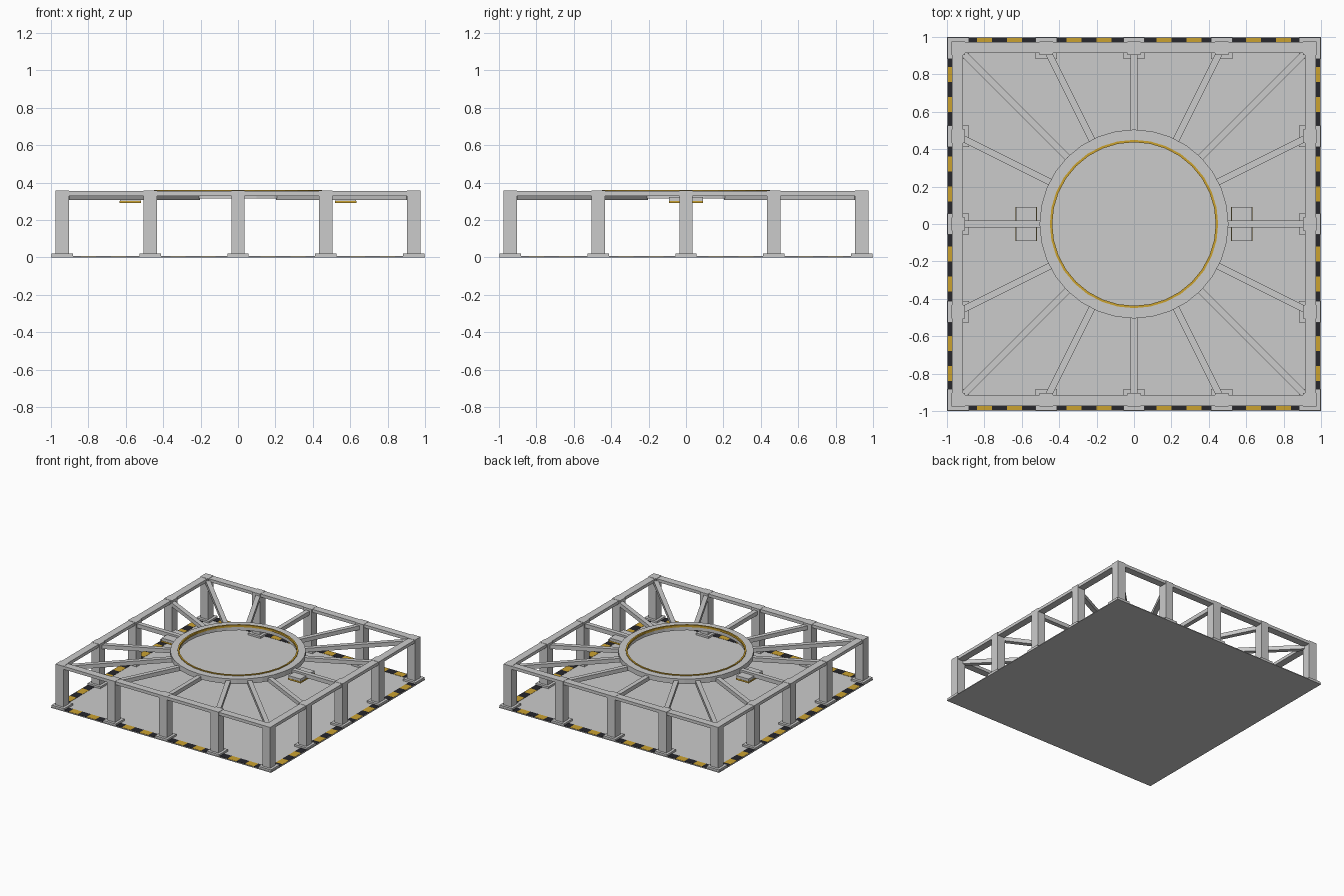
import bpy, bmesh, math
from mathutils import Matrix, Vector

if "Cube" in bpy.data.objects:
    bpy.data.objects.remove(bpy.data.objects["Cube"])


def material(name, color):
    m = bpy.data.materials.new(name)
    m.diffuse_color = (*color, 1)
    m.use_nodes = True
    m.node_tree.nodes["Principled BSDF"].inputs["Base Color"].default_value = m.diffuse_color
    return m


GOLD = material("gold_paint", (0.60, 0.36, 0.03))
DARK = material("dark_paint", (0.02, 0.02, 0.025))


def finish(name, bm, mats=()):
    bmesh.ops.recalc_face_normals(bm, faces=bm.faces)
    me = bpy.data.meshes.new(name)
    bm.to_mesh(me)
    bm.free()
    for m in mats:
        me.materials.append(m)
    ob = bpy.data.objects.new(name, me)
    bpy.context.collection.objects.link(ob)
    return ob


def add_box(bm, lo, hi, angle=0.0, mat=0):
    """Box between two corners, then turned about the z axis."""
    lo, hi = Vector(lo), Vector(hi)
    m = (Matrix.Rotation(angle, 4, 'Z') @ Matrix.Translation((lo + hi) / 2)
         @ Matrix.Diagonal((*(hi - lo), 1)))
    verts = bmesh.ops.create_cube(bm, size=1, matrix=m)["verts"]
    for f in {f for v in verts for f in v.link_faces}:
        f.material_index = mat


def ring(name, r_in, r_out, z0, z1, mats=(), n=32):
    bm = bmesh.new()
    loops = []
    for r, z in ((r_in, z0), (r_out, z0), (r_out, z1), (r_in, z1)):
        loops.append([bm.verts.new((r * math.cos(2 * math.pi * i / n),
                                    r * math.sin(2 * math.pi * i / n), z)) for i in range(n)])
    for k in range(4):
        a, b = loops[k], loops[(k + 1) % 4]
        for i in range(n):
            j = (i + 1) % n
            bm.faces.new((a[i], a[j], b[j], b[i]))
    return finish(name, bm, mats)


QUARTERS = [i * math.pi / 2 for i in range(4)]

# floor slab
bm = bmesh.new()
add_box(bm, (-1, -1, 0), (1, 1, 0.006))
finish("floor", bm)

# hazard stripes along the floor edges
bm = bmesh.new()
for q in QUARTERS:
    for i in range(25):
        x = -0.96 + 0.08 * i
        half = 0.035 if i in (0, 24) else 0.04
        add_box(bm, (x - half, -0.995, 0.005), (x + half, -0.935, 0.008), q, i % 2)
finish("hazard_stripes", bm, (GOLD, DARK))

# posts with foot plates
P = 0.94
spots = []
for a in (-P, -P / 2, 0, P / 2, P):
    spots += [(a, -P), (a, P)]
    if abs(a) < P:
        spots += [(-P, a), (P, a)]
posts, plates = bmesh.new(), bmesh.new()
for x, y in spots:
    add_box(posts, (x - 0.036, y - 0.036, 0.006), (x + 0.036, y + 0.036, 0.357))
    add_box(plates, (x - 0.057, y - 0.057, 0.006), (x + 0.057, y + 0.057, 0.022))
finish("posts", posts)
finish("foot_plates", plates)

# top perimeter beams
bm = bmesh.new()
for q in QUARTERS:
    add_box(bm, (-P, -0.972, 0.33), (P, -0.913, 0.355), q)
finish("perimeter_beams", bm)

# central ring and its gold lip
ring("central_ring", 0.445, 0.505, 0.315, 0.356)
ring("gold_lip", 0.437, 0.45, 0.345, 0.362, (GOLD,))

# radial spokes from the ring to each post
bm = bmesh.new()
for x, y in spots:
    reach = math.hypot(x, y) * 0.972
    add_box(bm, (0.49, -0.018, 0.307), (reach, 0.018, 0.34), math.atan2(y, x))
finish("spokes", bm)

# hanging clamp blocks with gold pads
for side, q in (("right", 0), ("left", math.pi)):
    bm = bmesh.new()
    add_box(bm, (0.52, -0.09, 0.302), (0.632, 0.09, 0.324), q)
    finish(side + "_clamp_block", bm)
    bm = bmesh.new()
    add_box(bm, (0.518, -0.092, 0.29), (0.634, 0.092, 0.303), q)
    finish(side + "_clamp_pad", bm, (GOLD,))
